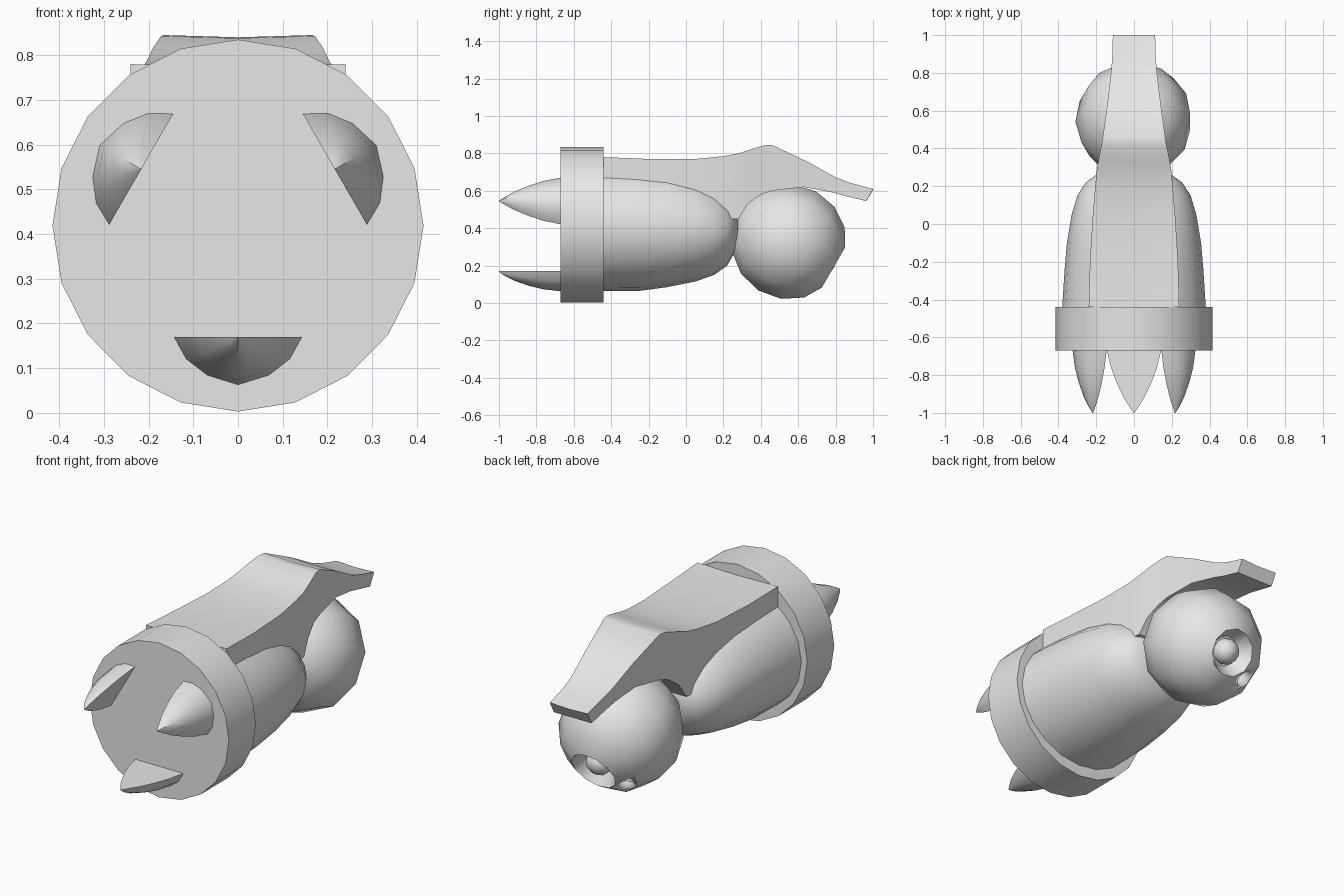
import bpy, bmesh, math
from mathutils import Vector

if "Cube" in bpy.data.objects:
    bpy.data.objects.remove(bpy.data.objects["Cube"])

grey = bpy.data.materials.new("grey")
grey.diffuse_color = (0.8, 0.8, 0.8, 1)
grey.use_nodes = True
grey.node_tree.nodes["Principled BSDF"].inputs["Base Color"].default_value = grey.diffuse_color


def finish(bm, name, angle=35):
    bmesh.ops.remove_doubles(bm, verts=bm.verts, dist=1e-5)
    bmesh.ops.recalc_face_normals(bm, faces=bm.faces)
    me = bpy.data.meshes.new(name)
    bm.to_mesh(me)
    bm.free()
    me.materials.append(grey)
    ob = bpy.data.objects.new(name, me)
    bpy.context.collection.objects.link(ob)
    bpy.ops.object.select_all(action='DESELECT')
    ob.select_set(True)
    bpy.context.view_layer.objects.active = ob
    bpy.ops.object.shade_smooth_by_angle(angle=math.radians(angle))
    return ob


def loft(name, rings, angle=35):
    """Skin a list of closed rings and cap both ends."""
    bm = bmesh.new()
    vs = [[bm.verts.new(p) for p in r] for r in rings]
    n = len(vs[0])
    for a, b in zip(vs, vs[1:]):
        for i in range(n):
            j = (i + 1) % n
            bm.faces.new((a[i], a[j], b[j], b[i]))
    bm.faces.new(vs[0])
    bm.faces.new(vs[-1])
    return finish(bm, name, angle)


def oval(y, w, top, bottom, n=20):
    c, h = (top + bottom) / 2, (top - bottom) / 2
    return [(w * math.sin(2 * math.pi * i / n), y,
             c - h * math.cos(2 * math.pi * i / n)) for i in range(n)]


def lathe(name, profile, center, axis, n, angle=35):
    """Revolve (distance along axis, radius) points about an axis."""
    q = Vector(axis).to_track_quat('Z', 'Y')
    rings = []
    for h, r in profile:
        rings.append([Vector(center) + q @ Vector((
            r * math.cos(2 * math.pi * i / n),
            r * math.sin(2 * math.pi * i / n), h)) for i in range(n)])
    return loft(name, rings, angle)


# front collar disc
loft("collar", [oval(y, 0.415, 0.835, 0.003) for y in (-0.67, -0.44)])

# three half-round claws spaced around the collar
section = [(-1, 0), (-0.81, 0.46), (-0.48, 0.8), (0, 1), (0.48, 0.8), (0.81, 0.46), (1, 0)]
stations = [(-0.67, 0.143, 0.107), (-0.76, 0.122, 0.097), (-0.84, 0.092, 0.078),
            (-0.92, 0.054, 0.05), (-0.97, 0.022, 0.025), (-1.0, 0.002, 0.003)]
for label, deg in (("right", 30), ("left", 150), ("lower", 270)):
    a = math.radians(deg)
    rad, tan = Vector((math.cos(a), 0, math.sin(a))), Vector((-math.sin(a), 0, math.cos(a)))
    rings = []
    for y, w, d in stations:
        base = Vector((0, y, 0.42)) + rad * 0.25
        rings.append([base + tan * (u * w) + rad * (v * d) for u, v in section])
    loft(label + "_claw", rings, 40)

# rounded body behind the collar
loft("body", [oval(*s) for s in (
    (-0.44, 0.38, 0.75, 0.065), (-0.25, 0.368, 0.74, 0.065), (-0.1, 0.355, 0.72, 0.085),
    (0.05, 0.33, 0.68, 0.115), (0.15, 0.3, 0.63, 0.15), (0.22, 0.255, 0.57, 0.2),
    (0.26, 0.2, 0.52, 0.27), (0.28, 0.1, 0.46, 0.34))], 50)

# top shell running back into a tail: y top, z top, y bottom, z bottom, half width
shell = [(-0.44, 0.78, -0.44, 0.55, 0.24), (-0.2, 0.77, -0.2, 0.55, 0.233),
         (0.05, 0.77, 0.05, 0.5, 0.218), (0.2, 0.785, 0.2, 0.45, 0.205),
         (0.28, 0.8, 0.28, 0.45, 0.198), (0.34, 0.82, 0.33, 0.53, 0.188),
         (0.42, 0.843, 0.40, 0.58, 0.172), (0.46, 0.845, 0.46, 0.6, 0.165),
         (0.65, 0.755, 0.63, 0.62, 0.14), (0.8, 0.672, 0.78, 0.592, 0.122),
         (0.88, 0.642, 0.86, 0.57, 0.115), (1.0, 0.61, 0.965, 0.545, 0.112)]
loft("top_shell", [[(-w, yt, zt), (0, yt, zt - 0.005), (w, yt, zt), (w, yb, zb), (-w, yb, zb)]
                   for yt, zt, yb, zb, w in shell], 30)

# faceted ball with a conical eye socket facing back and down
center, axis = Vector((0, 0.55, 0.327)), Vector((0, 0.86, -0.5)).normalized()
R = 0.31
profile = [(0.2, 0.0005), (0.2, 0.08), (0.275, 0.125)]
profile += [(R * math.cos(math.radians(t)), R * math.sin(math.radians(t)))
            for t in (45, 68, 92, 116, 140, 162)] + [(-R, 0.0005)]
ball = lathe("ball", profile, center, axis, 11, 40)

# domed pupil inside the socket
lathe("pupil", [(0.18, 0.068), (0.225, 0.068), (0.255, 0.055), (0.272, 0.03), (0.278, 0.0005)],
      center, axis, 12, 50)

# small round notch beside the socket
d = Vector((-0.16, 0.18, -0.23)).normalized()
cutter = lathe("notch_cutter", [(0.25, 0.042), (0.36, 0.055)], center, d, 12)
cutter.hide_render = True
cutter.hide_viewport = True
mod = ball.modifiers.new("notch", 'BOOLEAN')
mod.operation = 'DIFFERENCE'
mod.solver = 'EXACT'
mod.object = cutter
